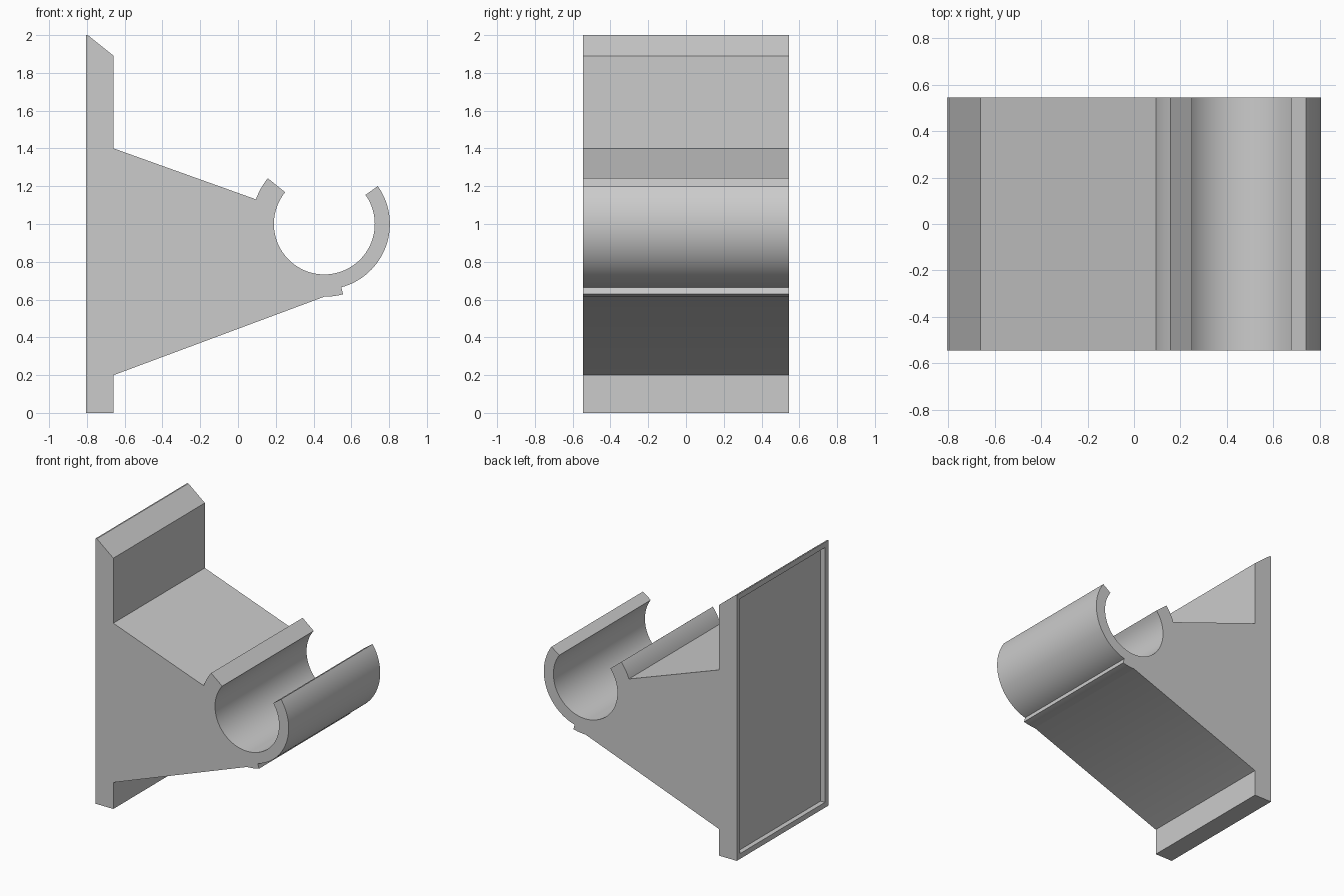
import bpy, bmesh
from math import radians, cos, sin
from mathutils import Vector

cube = bpy.data.objects.get("Cube")
if cube:
    bpy.data.objects.remove(cube, do_unlink=True)

HALF_WIDTH = 0.545
CENTRE = (0.457, 1.0)
R_IN, R_OUT, R_LIP = 0.267, 0.347, 0.385


def arc(radius, start, end, steps):
    """Points on a circle around the clip centre, angles in degrees."""
    angles = [radians(start + (end - start) * i / steps) for i in range(steps + 1)]
    return [(CENTRE[0] + radius * cos(a), CENTRE[1] + radius * sin(a)) for a in angles]


# Side profile: wall plate, tapered arm and open clip
plate_bottom = [(-0.805, 0), (-0.658, 0), (-0.658, 0.2)]
plate_top = [(-0.658, 1.4), (-0.658, 1.89), (-0.795, 2), (-0.805, 2)]
profile = (plate_bottom
           + arc(R_LIP, -90, -75, 6)       # thick root under the clip
           + arc(R_OUT, -75, 35.3, 36)     # outer clip arm
           + arc(R_IN, 35.3, -219, 80)     # inner bore
           + arc(R_LIP, 141, 160.2, 8)     # short upper lip
           + plate_top)

bm = bmesh.new()
base = bm.faces.new([bm.verts.new((x, -HALF_WIDTH, z)) for x, z in profile])
grown = bmesh.ops.extrude_face_region(bm, geom=[base], use_keep_orig=True)
moved = [g for g in grown["geom"] if isinstance(g, bmesh.types.BMVert)]
bmesh.ops.translate(bm, verts=moved, vec=(0, 2 * HALF_WIDTH, 0))
bmesh.ops.recalc_face_normals(bm, faces=bm.faces)

# Shallow recess in the wall side of the plate
bm.normal_update()
wall_face = min(bm.faces, key=lambda f: f.calc_center_median().x)
bmesh.ops.inset_region(bm, faces=[wall_face], thickness=0.04, use_even_offset=True)
floor = bmesh.ops.extrude_discrete_faces(bm, faces=[wall_face])["faces"][0]
bmesh.ops.translate(bm, verts=floor.verts, vec=Vector((0.036, 0, 0)))

mesh = bpy.data.meshes.new("clip_bracket")
bm.to_mesh(mesh)
bm.free()

# Plain grey plastic
grey = bpy.data.materials.new("plain_grey")
grey.use_nodes = True
colour = (0.6, 0.6, 0.6, 1)
grey.diffuse_color = colour
grey.node_tree.nodes["Principled BSDF"].inputs["Base Color"].default_value = colour
mesh.materials.append(grey)

bracket = bpy.data.objects.new("clip_bracket", mesh)
bpy.context.collection.objects.link(bracket)
bpy.context.view_layer.objects.active = bracket
bracket.select_set(True)
bpy.ops.object.shade_smooth_by_angle(angle=radians(30))
